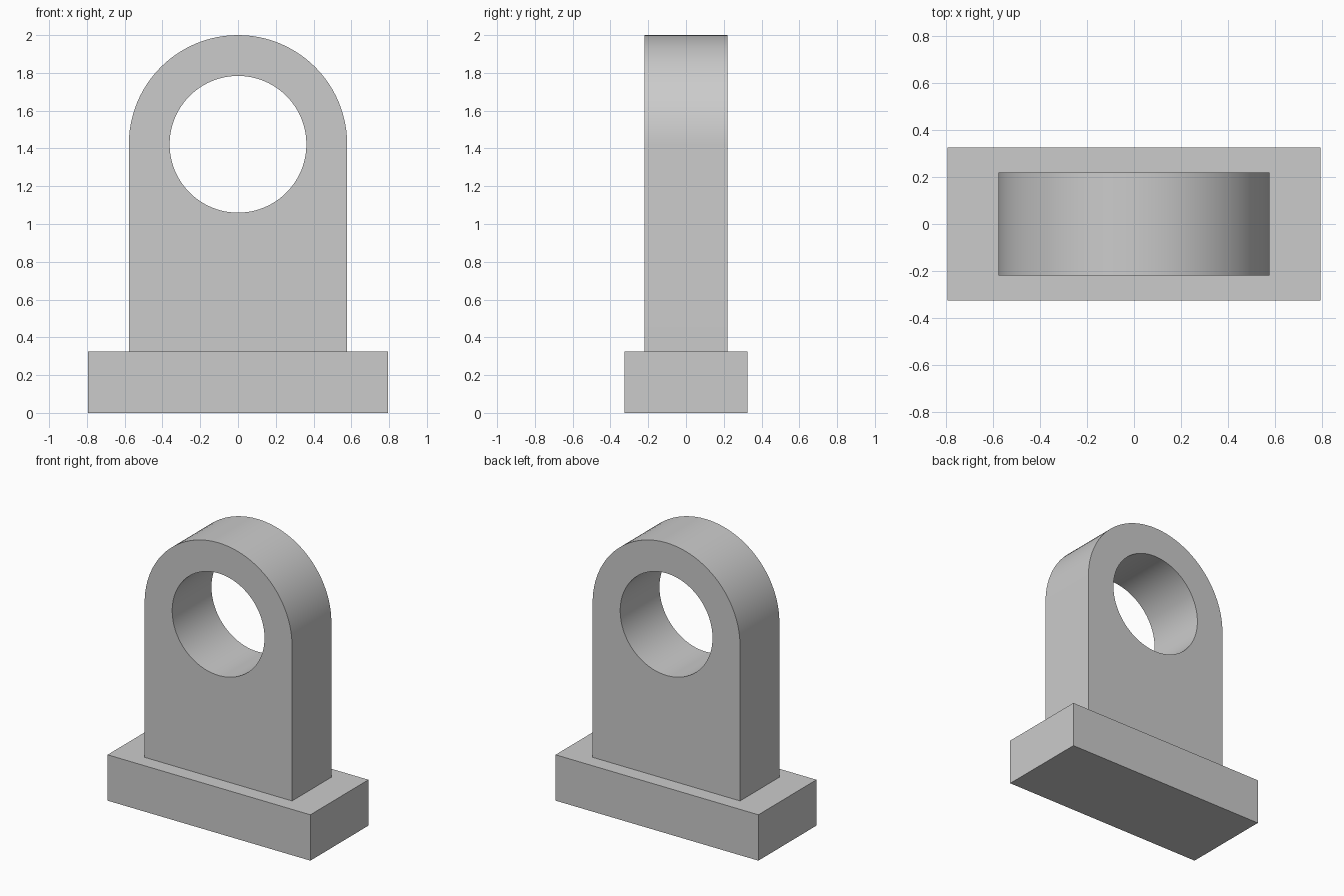
import bpy
import bmesh
from math import pi, sin, cos, radians
from mathutils import Vector

cube = bpy.data.objects.get("Cube")
if cube:
    bpy.data.objects.remove(cube, do_unlink=True)

WIDTH, DEPTH, BASE_H = 1.59, 0.65, 0.325    # foot block
RADIUS, HOLE_R, THICK = 0.578, 0.362, 0.44  # upright lug
AXIS_Z = 2 - RADIUS
SEGMENTS = 96

grey = bpy.data.materials.new("light grey")
grey.use_nodes = True
grey.diffuse_color = (0.6, 0.6, 0.6, 1)
grey.node_tree.nodes["Principled BSDF"].inputs["Base Color"].default_value = grey.diffuse_color


def make_object(name, bm):
    bmesh.ops.recalc_face_normals(bm, faces=bm.faces)
    mesh = bpy.data.meshes.new(name)
    bm.to_mesh(mesh)
    bm.free()
    mesh.materials.append(grey)
    obj = bpy.data.objects.new(name, mesh)
    bpy.context.collection.objects.link(obj)
    return obj


def arc(radius, sweep, steps):
    return [(radius * cos(sweep * i / steps), AXIS_Z + radius * sin(sweep * i / steps))
            for i in range(steps + 1)]


def add_loop(bm, points):
    verts = [bm.verts.new((x, -THICK / 2, z)) for x, z in points]
    return [bm.edges.new((v, verts[i - 1])) for i, v in enumerate(verts)]


# Foot block
bm = bmesh.new()
bmesh.ops.create_cube(bm, size=1)
bmesh.ops.scale(bm, vec=(WIDTH, DEPTH, BASE_H), verts=bm.verts)
bmesh.ops.translate(bm, vec=(0, 0, BASE_H / 2), verts=bm.verts)
make_object("base_block", bm)

# Upright lug: round-topped outline with a bore, extruded front to back
bm = bmesh.new()
outline = arc(RADIUS, pi, SEGMENTS // 2) + [(-RADIUS, BASE_H), (RADIUS, BASE_H)]
bore = arc(HOLE_R, 2 * pi, SEGMENTS)[:-1]
edges = add_loop(bm, outline) + add_loop(bm, bore)
bmesh.ops.triangle_fill(bm, edges=edges, use_beauty=True, normal=Vector((0, -1, 0)))
result = bmesh.ops.extrude_face_region(bm, geom=bm.faces[:], use_keep_orig=True)
moved = [g for g in result["geom"] if isinstance(g, bmesh.types.BMVert)]
bmesh.ops.translate(bm, vec=(0, THICK, 0), verts=moved)
lug = make_object("upright_lug", bm)

# Smooth round surfaces, crisp rims
bpy.ops.object.select_all(action="DESELECT")
lug.select_set(True)
bpy.context.view_layer.objects.active = lug
bpy.ops.object.shade_smooth_by_angle(angle=radians(30))
